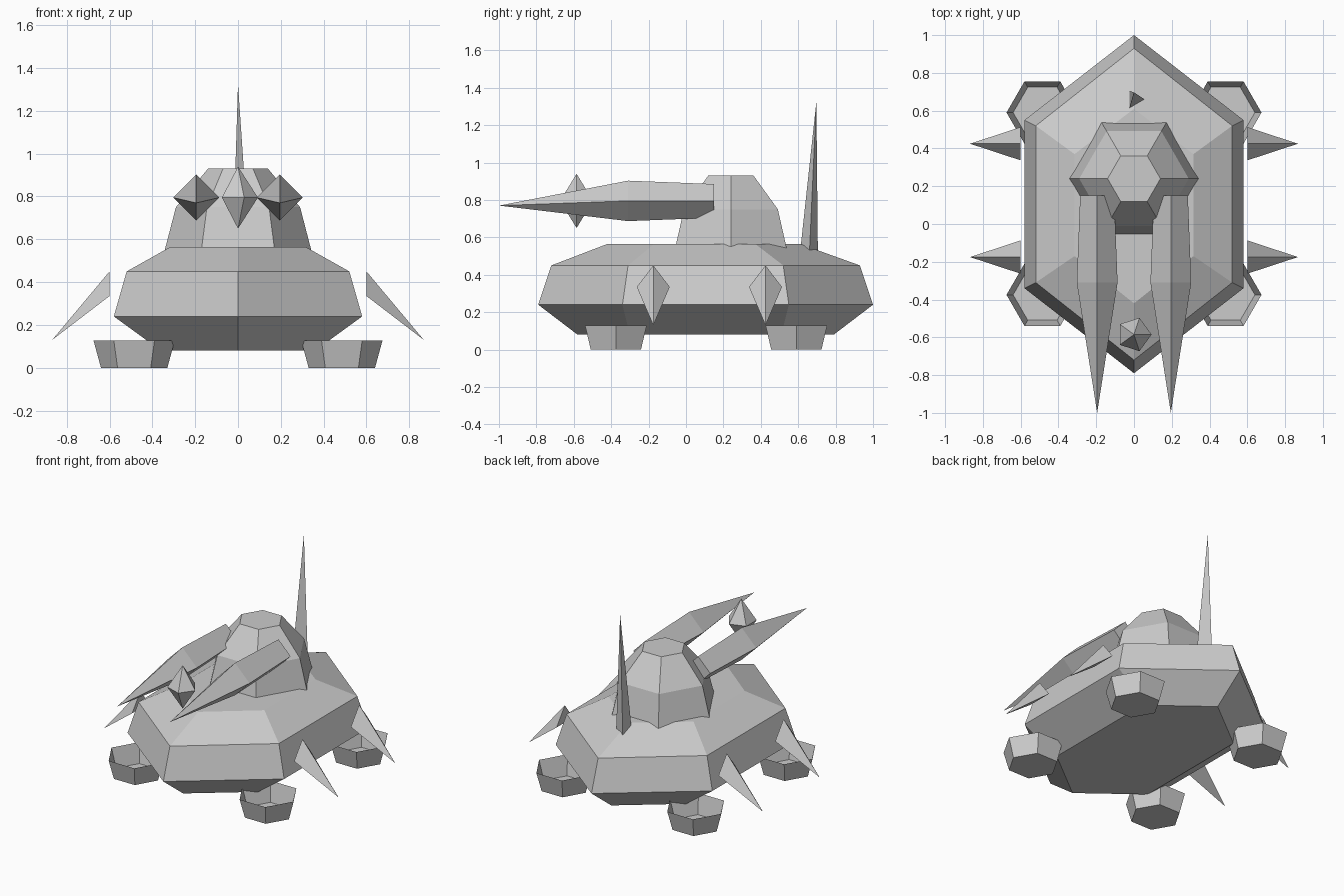
import bpy
import bmesh
from math import cos, sin, tau

cube = bpy.data.objects.get("Cube")
if cube:
    bpy.data.objects.remove(cube)

GREY = (0.6, 0.6, 0.6, 1.0)
grey = bpy.data.materials.new("plain grey")
grey.use_nodes = True
grey.diffuse_color = GREY
grey.node_tree.nodes["Principled BSDF"].inputs["Base Color"].default_value = GREY


def loft(name, rings, open_top=False):
    """Skin a stack of rings; a ring of one point makes a tip."""
    bm = bmesh.new()
    loops = [[bm.verts.new(p) for p in ring] for ring in rings]
    for a, b in zip(loops, loops[1:]):
        n = max(len(a), len(b))
        for i in range(n):
            j = (i + 1) % n
            corners = [a[i % len(a)], a[j % len(a)], b[j % len(b)], b[i % len(b)]]
            bm.faces.new(list(dict.fromkeys(corners)))
    if len(loops[0]) > 2:
        bm.faces.new(loops[0][::-1])
    if len(loops[-1]) > 2 and not open_top:
        bm.faces.new(loops[-1])
    bmesh.ops.recalc_face_normals(bm, faces=bm.faces)
    mesh = bpy.data.meshes.new(name)
    bm.to_mesh(mesh)
    bm.free()
    mesh.materials.append(grey)
    obj = bpy.data.objects.new(name, mesh)
    bpy.context.collection.objects.link(obj)
    return obj


def ngon(sides, radius, x, y, z):
    return [(x + radius * cos(tau * i / sides), y + radius * sin(tau * i / sides), z)
            for i in range(sides)]


def hull_ring(z, half_width, front, front_corner, back_corner, back):
    return [(0, front, z), (half_width, front_corner, z), (half_width, back_corner, z),
            (0, back, z), (-half_width, back_corner, z), (-half_width, front_corner, z)]


def diamond(radius, x, y, z):
    return [(x + radius, y, z), (x, y, z + radius), (x - radius, y, z), (x, y, z - radius)]


# Hull: long pointed hexagon with sloped sides
loft("hull", [
    hull_ring(0.08, 0.36, -0.58, -0.30, 0.51, 0.79),
    hull_ring(0.24, 0.58, -0.79, -0.34, 0.55, 1.00),
    hull_ring(0.45, 0.52, -0.72, -0.31, 0.52, 0.93),
    hull_ring(0.565, 0.315, -0.42, -0.17, 0.37, 0.61),
])

# Turret: tapered hexagonal dome, sunk into the sloped deck
loft("turret", [ngon(6, r, 0, 0.24, z)
                for r, z in ((0.355, 0.50), (0.29, 0.75), (0.14, 0.93))])

# Antenna: thin three-sided spike
loft("antenna", [[(-0.025, 0.61, 0.52), (0.055, 0.66, 0.52), (-0.025, 0.705, 0.52)],
                 [(0, 0.697, 1.325)]])

# Floating five-sided crystal between the barrels
loft("crystal", [[(0, -0.585, 0.65)], ngon(5, 0.093, 0, -0.585, 0.795),
                 [(0, -0.585, 0.94)]])

for side, word in ((1, "left"), (-1, "right")):
    # Pointed diamond-section gun barrels
    x = 0.195 * side
    loft(f"{word}_barrel", [diamond(0.09, x, 0.15, 0.795),
                            diamond(0.108, x, -0.31, 0.795), [(x, -1.0, 0.77)]])

    for place, spike_y, foot_y in (("front", -0.175, -0.375), ("rear", 0.425, 0.59)):
        # Side spikes angled down and out
        sx = 0.60 * side
        loft(f"{place}_{word}_spike", [
            [(sx, spike_y - 0.088, 0.335), (sx, spike_y + 0.088, 0.335),
             (sx, spike_y, 0.45)],
            [(0.868 * side, spike_y, 0.13)]])

        # Open hexagonal cup feet
        fx = 0.485 * side
        loft(f"{place}_{word}_foot", [ngon(6, 0.155, fx, foot_y, 0),
                                      ngon(6, 0.19, fx, foot_y, 0.128)], open_top=True)
